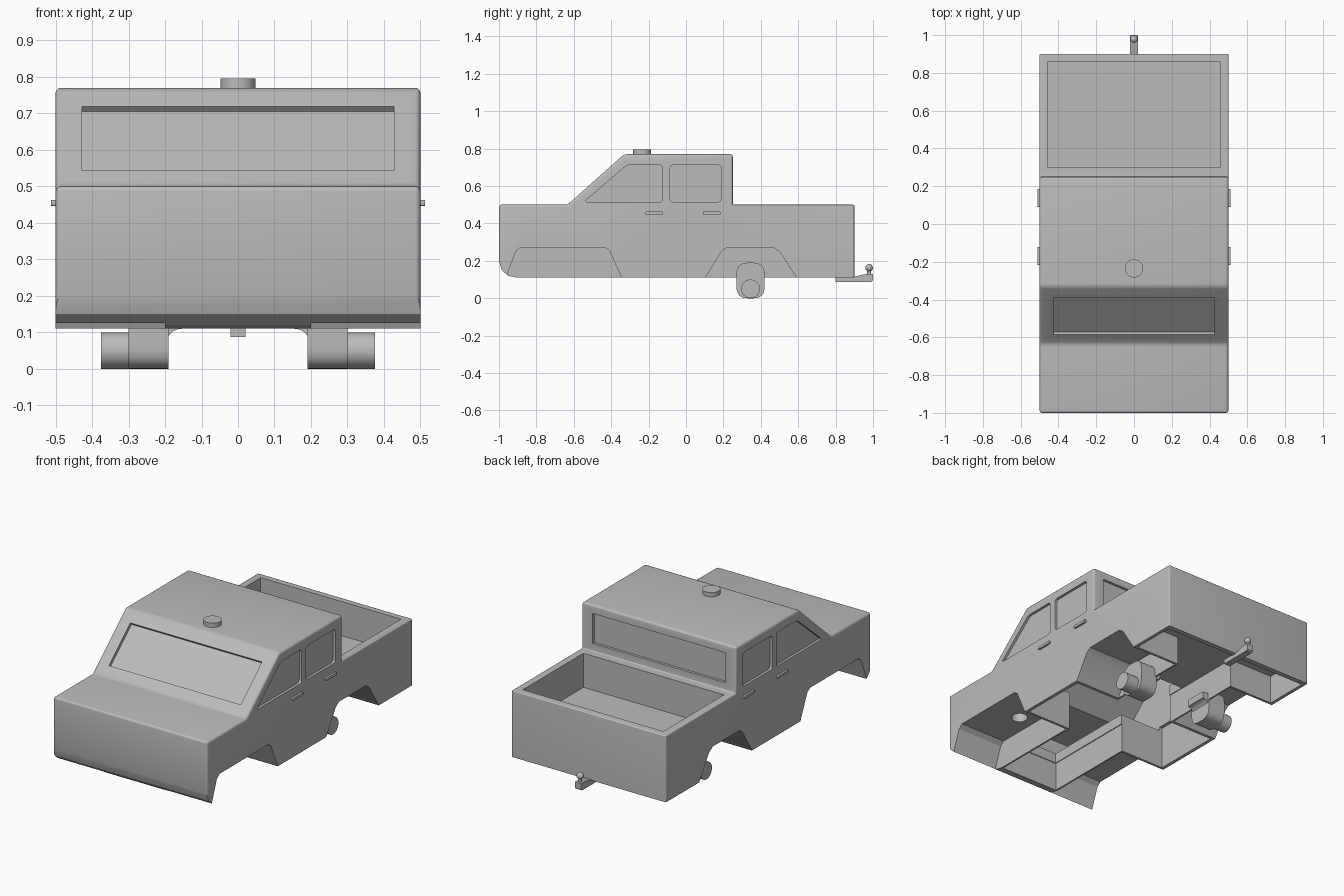
import bpy, bmesh, math
from mathutils import Vector

cube = bpy.data.objects.get("Cube")
if cube:
    bpy.data.objects.remove(cube, do_unlink=True)

grey = bpy.data.materials.new("plain_grey")
grey.use_nodes = True
grey.diffuse_color = (0.5, 0.5, 0.5, 1)
grey.node_tree.nodes["Principled BSDF"].inputs["Base Color"].default_value = (0.5, 0.5, 0.5, 1)


def finish(name, bm):
    """Turn a bmesh into a linked grey object."""
    bmesh.ops.recalc_face_normals(bm, faces=bm.faces)
    mesh = bpy.data.meshes.new(name)
    bm.to_mesh(mesh)
    bm.free()
    mesh.materials.append(grey)
    ob = bpy.data.objects.new(name, mesh)
    bpy.context.collection.objects.link(ob)
    return ob


def prism(name, pts, x0, x1, corner=None, rim=None):
    """Extrude a (y, z) profile along x, with optional bevel weights."""
    bm = bmesh.new()
    a = [bm.verts.new((x0, y, z)) for y, z in pts]
    b = [bm.verts.new((x1, y, z)) for y, z in pts]
    bm.faces.new(a)
    bm.faces.new(b)
    n = len(pts)
    for i in range(n):
        j = (i + 1) % n
        bm.faces.new((a[i], a[j], b[j], b[i]))
    if corner:
        layer = bm.edges.layers.float.new("bevel_weight_edge")
        for i in range(n):
            j = (i + 1) % n
            bm.edges.get((a[i], b[i]))[layer] = corner[i]
            bm.edges.get((a[i], a[j]))[layer] = rim[i]
            bm.edges.get((b[i], b[j]))[layer] = rim[i]
    return finish(name, bm)


def box(name, x0, x1, y0, y1, z0, z1):
    return prism(name, [(y0, z0), (y1, z0), (y1, z1), (y0, z1)], x0, x1)


def cylinder(name, r, depth, loc, axis="Z", segs=32):
    bm = bmesh.new()
    bmesh.ops.create_cone(bm, cap_ends=True, segments=segs, radius1=r, radius2=r, depth=depth)
    if axis == "X":
        for v in bm.verts:
            v.co = Vector((v.co.z, v.co.y, -v.co.x))
    bmesh.ops.translate(bm, verts=bm.verts, vec=loc)
    return finish(name, bm)


def rounded(pts, r, steps=5):
    """Round every corner of a 2D profile."""
    out = []
    for i, p in enumerate(pts):
        p = Vector(p)
        p0, p1 = Vector(pts[i - 1]), Vector(pts[(i + 1) % len(pts)])
        s, e = p + (p0 - p).normalized() * r, p + (p1 - p).normalized() * r
        for k in range(steps + 1):
            t = k / steps
            out.append(tuple(s * (1 - t) ** 2 + p * 2 * t * (1 - t) + e * t * t))
    return out


def apply_mod(ob, mod):
    bpy.context.view_layer.objects.active = ob
    bpy.ops.object.modifier_apply(modifier=mod.name)


def cut(ob, cutter):
    mod = ob.modifiers.new("cut", "BOOLEAN")
    mod.operation, mod.solver, mod.object = "DIFFERENCE", "EXACT", cutter
    apply_mod(ob, mod)
    bpy.data.objects.remove(cutter, do_unlink=True)


def smooth(ob):
    bpy.ops.object.select_all(action="DESELECT")
    ob.select_set(True)
    bpy.context.view_layer.objects.active = ob
    bpy.ops.object.shade_smooth_by_angle(angle=math.radians(28))


# Body shell: side profile with soft corners
profile = [(-0.9, 0.11), (-0.95, 0.12), (-0.985, 0.15), (-1, 0.2), (-1, 0.5), (-0.634, 0.5),
           (-0.331, 0.77), (0.25, 0.77), (0.25, 0.5), (0.9, 0.5), (0.9, 0.11)]
corner = [0, 0, 0, 0, .7, 1, 1, .8, .4, .4, 0]
rim = [0, 0, 0, .9, .9, .9, .9, .6, .4, .4, 0]
body = prism("body", profile, -0.5, 0.5, corner, rim)
bev = body.modifiers.new("soft", "BEVEL")
bev.limit_method, bev.width, bev.segments = "WEIGHT", 0.05, 5
apply_mod(body, bev)

# Cargo bed and hollow underside
cut(body, box("c", -0.455, 0.455, 0.3, 0.86, 0.3, 0.8))
cut(body, prism("c", [(-0.95, 0.34), (0.2, 0.34), (0.2, 0.73), (-0.32, 0.73),
                      (-0.6, 0.46), (-0.95, 0.46)], -0.46, 0.46))
cut(body, box("c", -0.19, 0.19, -0.9, 0.865, 0, 0.28))
cut(body, box("c", -0.185, 0.185, -0.895, 0.19, 0.1, 0.4))
cut(body, box("c", -0.48, 0.48, -0.33, 0.085, 0, 0.36))
cut(body, box("c", -0.48, 0.48, 0.605, 0.87, 0, 0.279))

# Wheel arches, steering sockets and side windows
front_arch = [(-0.975, 0.05), (-0.955, 0.13), (-0.91, 0.25), (-0.885, 0.272), (-0.435, 0.272),
              (-0.41, 0.255), (-0.345, 0.11), (-0.335, 0.05)]
rear_arch = [(0.09, 0.05), (0.103, 0.11), (0.19, 0.25), (0.22, 0.272), (0.465, 0.272),
             (0.5, 0.25), (0.59, 0.11), (0.6, 0.05)]
front_window = rounded([(-0.545, 0.515), (-0.125, 0.515), (-0.125, 0.713), (-0.315, 0.713)], 0.02)
rear_window = rounded([(-0.085, 0.515), (0.187, 0.515), (0.187, 0.713), (-0.085, 0.713)], 0.02)
for s in (-1, 1):
    for arch in (front_arch, rear_arch):
        cut(body, prism("c", arch, s * 0.2, s * 0.6))
    for window in (front_window, rear_window):
        cut(body, prism("c", window, s * 0.485, s * 0.6))
    cut(body, cylinder("c", 0.045, 0.1, (s * 0.3, -0.63, 0.275)))

# Windscreen and back window recesses
low, high = Vector((-0.585, 0.544)), Vector((-0.388, 0.719))
d = (high - low).normalized()
n = Vector((-d.y, d.x))
cut(body, prism("c", [tuple(low - n * .018), tuple(high - n * .018),
                      tuple(high + n * .05), tuple(low + n * .05)], -0.427, 0.427))
cut(body, box("c", -0.43, 0.43, 0.235, 0.29, 0.545, 0.72))
smooth(body)

# Roof cap
smooth(cylinder("roof_cap", 0.048, 0.04, (0, -0.235, 0.775)))

# Rear axle ends and door handles on each side
housing = rounded([(0.27, 0), (0.42, 0), (0.42, 0.19), (0.27, 0.19)], 0.06, 8)
for s, side in ((1, "left"), (-1, "right")):
    smooth(prism("axle_housing_" + side, housing, s * 0.19, s * 0.3))
    smooth(cylinder("axle_stub_" + side, 0.05, 0.085, (s * 0.3325, 0.345, 0.05), "X"))
    bm = bmesh.new()
    pts = [(0.2, 0.05)]
    for k in range(7):
        t = math.radians(15 * k)
        pts.append((0.155 + 0.045 * math.cos(t), 0.06 + 0.05 * math.sin(t)))
    pts += [(0.155, 0.15), (0.21, 0.15), (0.21, 0.05)]
    verts = [bm.verts.new((s * x, 0.28, z)) for x, z in pts]
    ext = bmesh.ops.extrude_face_region(bm, geom=[bm.faces.new(verts)])
    bmesh.ops.translate(bm, vec=(0, 0.13, 0),
                        verts=[g for g in ext["geom"] if isinstance(g, bmesh.types.BMVert)])
    smooth(finish("axle_fillet_" + side, bm))
    for y, name in ((-0.17, "front"), (0.138, "rear")):
        grip = rounded([(y - .048, .447), (y + .048, .447), (y + .048, .463), (y - .048, .463)], .006, 3)
        prism(name + "_handle_" + side, grip, s * 0.49, s * 0.512)

# Tow bar with ball
prism("tow_bar", [(0.8, 0.115), (0.8, 0.087), (0.99, 0.087), (1, 0.095), (1, 0.13), (0.965, 0.13),
                  (0.94, 0.125), (0.9, 0.115)], -0.02, 0.02)
cylinder("tow_post", 0.01, 0.04, (0, 0.979, 0.14), segs=16)
bm = bmesh.new()
bmesh.ops.create_uvsphere(bm, u_segments=20, v_segments=12, radius=0.02)
bmesh.ops.translate(bm, verts=bm.verts, vec=(0, 0.979, 0.163))
smooth(finish("tow_ball", bm))
